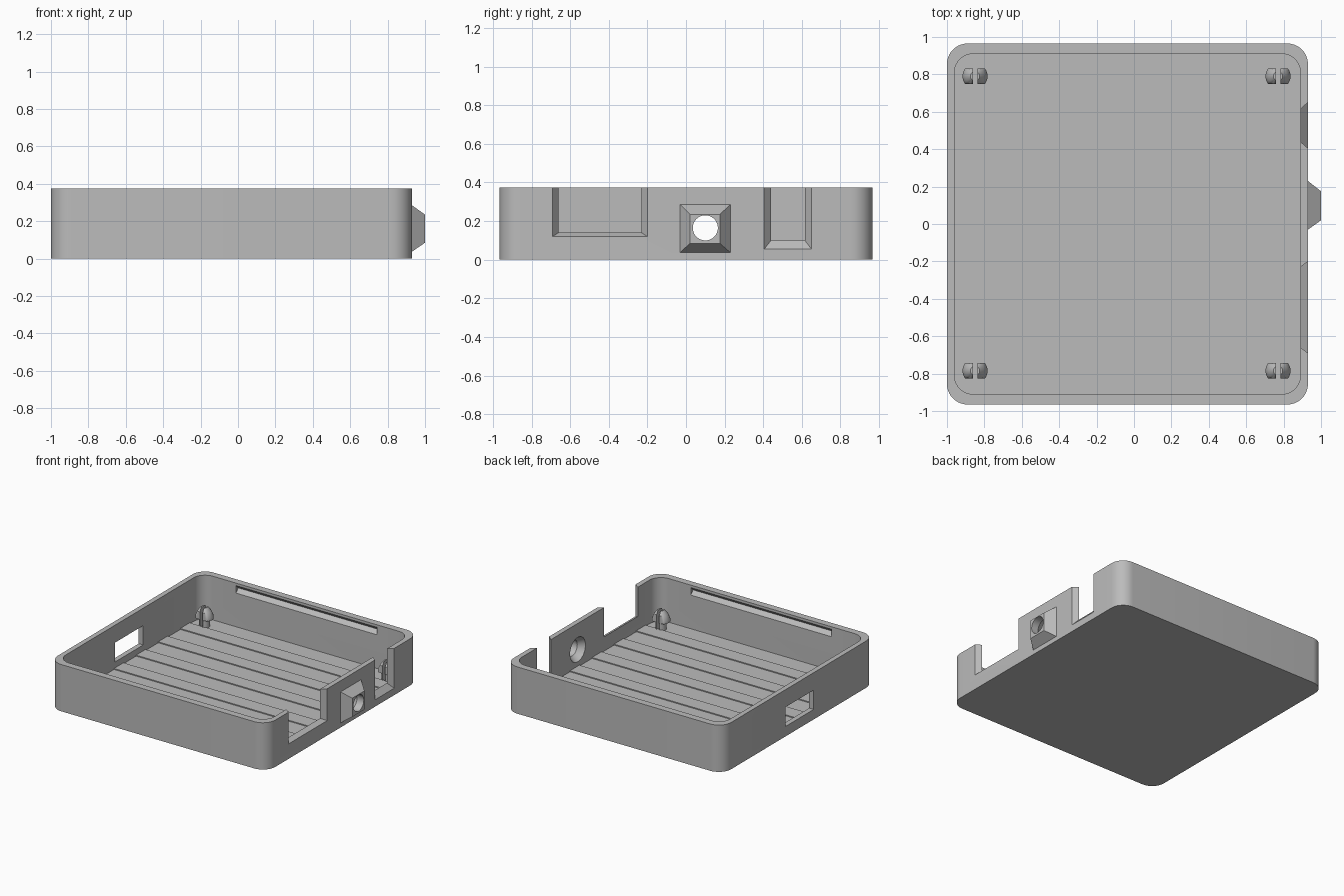
import bpy, bmesh, math
from mathutils import Vector

if "Cube" in bpy.data.objects:
    bpy.data.objects.remove(bpy.data.objects["Cube"])

grey = bpy.data.materials.new("plain grey")
grey.use_nodes = True
grey.diffuse_color = (0.5, 0.5, 0.5, 1)
grey.node_tree.nodes["Principled BSDF"].inputs["Base Color"].default_value = (0.5, 0.5, 0.5, 1)


def loft(name, rings):
    """Solid skinned through equal-length rings of points, capped at both ends."""
    bm = bmesh.new()
    rows = [[bm.verts.new(p) for p in ring] for ring in rings]
    n = len(rows[0])
    for a, b in zip(rows, rows[1:]):
        for i in range(n):
            j = (i + 1) % n
            bm.faces.new((a[i], a[j], b[j], b[i]))
    bm.faces.new(rows[0])
    bm.faces.new(rows[-1])
    bmesh.ops.remove_doubles(bm, verts=bm.verts, dist=1e-5)
    bmesh.ops.recalc_face_normals(bm, faces=bm.faces)
    mesh = bpy.data.meshes.new(name)
    bm.to_mesh(mesh)
    bm.free()
    mesh.materials.append(grey)
    obj = bpy.data.objects.new(name, mesh)
    bpy.context.collection.objects.link(obj)
    return obj


def rounded(x0, x1, y0, y1, r, z, steps=10):
    """Rounded rectangle at height z."""
    pts = []
    corners = ((x1 - r, y1 - r), (x0 + r, y1 - r), (x0 + r, y0 + r), (x1 - r, y0 + r))
    for k, (cx, cy) in enumerate(corners):
        for i in range(steps + 1):
            a = (k + i / steps) * math.pi / 2
            pts.append((cx + r * math.cos(a), cy + r * math.sin(a), z))
    return pts


def rect_x(x, y0, y1, z0, z1):
    """Rectangle facing along x."""
    return [(x, y0, z0), (x, y1, z0), (x, y1, z1), (x, y0, z1)]


def circle_x(x, y, z, r, n=40):
    """Circle facing along x."""
    angles = [2 * math.pi * i / n for i in range(n)]
    return [(x, y + r * math.cos(a), z + r * math.sin(a)) for a in angles]


def select(obj):
    bpy.ops.object.select_all(action='DESELECT')
    obj.select_set(True)
    bpy.context.view_layer.objects.active = obj


def combine(target, tool, operation='DIFFERENCE'):
    mod = target.modifiers.new("combine", 'BOOLEAN')
    mod.operation, mod.object, mod.solver = operation, tool, 'EXACT'
    select(target)
    bpy.ops.object.modifier_apply(modifier=mod.name)
    bpy.data.objects.remove(tool)


def smooth(obj):
    select(obj)
    bpy.ops.object.shade_smooth_by_angle(angle=math.radians(30))


FLOOR, TOP = 0.025, 0.375

# Open tray with rounded corners
tray = loft("tray", [rounded(-1, 0.93, -0.965, 0.965, 0.11, z) for z in (0, TOP)])
combine(tray, loft("cavity", [rounded(-0.96, 0.89, -0.91, 0.91, 0.1, z) for z in (FLOOR, 0.5)]))

# Tapered socket boss with a round hole, wider on the inside
combine(tray, loft("socket_boss", [rect_x(0.9, -0.03, 0.23, 0.037, 0.285),
                                   rect_x(0.93, -0.03, 0.23, 0.037, 0.285),
                                   rect_x(1.0, 0.02, 0.175, 0.085, 0.235)]), 'UNION')
combine(tray, loft("socket_hole", [circle_x(0.88, 0.1, 0.165, 0.1),
                                   circle_x(0.9, 0.1, 0.165, 0.095),
                                   circle_x(0.94, 0.1, 0.165, 0.065),
                                   circle_x(1.05, 0.1, 0.165, 0.065)]))

# Flared notches in the socket wall: inner y range and bottom, then flares
for y0, y1, z, side, drop in ((-0.66, -0.23, 0.14, 0.03, 0.02),
                              (0.44, 0.615, 0.1, 0.035, 0.045)):
    rings = []
    for x in (0.87, 0.89, 0.93, 0.95):
        t = (x - 0.89) / 0.04
        rings.append(rect_x(x, y0 - t * side, y1 + t * side, z - t * drop, 0.5))
    combine(tray, loft("notch", rings))

# Window in the opposite wall
combine(tray, loft("window", [rect_x(x, -0.19, 0.17, 0.08, 0.235) for x in (-1.1, -0.9)]))

# V-shaped snap grooves inside the front and back walls
for s in (-1, 1):
    combine(tray, loft("groove", [[(x, s * 0.9, 0.285), (x, s * 0.94, 0.325), (x, s * 0.9, 0.365)]
                                  for x in (-0.655, 0.595)]))
smooth(tray)

# Shallow raised strips across the floor
for i in range(6):
    y = (i - 2.5) * 0.28
    loft("floor_strip", [rect_x(x, y - 0.06, y + 0.06, FLOOR - 0.01, FLOOR + 0.008)
                         for x in (-0.965, 0.895)])

# Split snap pins: height and radius of each ring, flattened front and back
profile = ((0.015, 0.04), (0.085, 0.04), (0.09, 0.067), (0.11, 0.067), (0.15, 0.05), (0.18, 0.025))
for cx in (-0.85, 0.77):
    for cy in (-0.785, 0.79):
        for side in (-1, 1):
            rings = []
            for z, r in profile:
                ring = []
                for i in range(25):
                    a = math.pi * (i / 24 - 0.5)
                    px = max(r * math.cos(a), 0.012)
                    py = max(-0.042, min(0.042, r * math.sin(a)))
                    ring.append((cx + side * px, cy + py, z))
                rings.append(ring)
            smooth(loft("snap_pin_half", rings))
